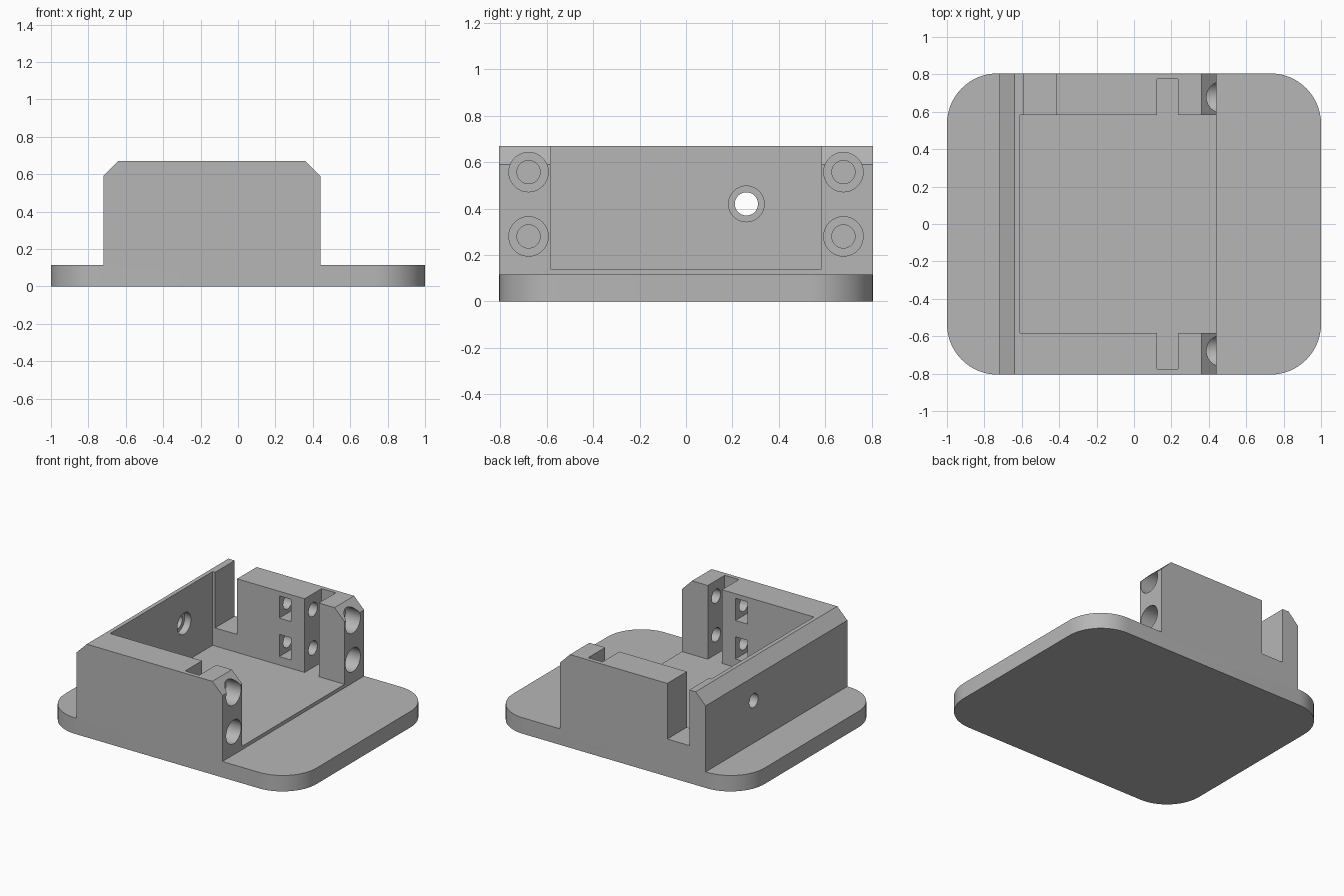
import bpy, bmesh, math

cube = bpy.data.objects.get("Cube")
if cube:
    bpy.data.objects.remove(cube, do_unlink=True)

HALF_Y = 0.805
grey = bpy.data.materials.new("plain_grey")
grey.use_nodes = True
colour = (0.47, 0.47, 0.47, 1)
grey.diffuse_color = colour
grey.node_tree.nodes["Principled BSDF"].inputs["Base Color"].default_value = colour

# Flanged housing: front outline extruded from front to back
outline = [(-1, 0), (1, 0), (1, 0.115), (0.44, 0.115), (0.44, 0.59), (0.36, 0.67),
           (-0.64, 0.67), (-0.72, 0.59), (-0.72, 0.115), (-1, 0.115)]
bm = bmesh.new()
face = bm.faces.new([bm.verts.new((x, -HALF_Y, z)) for x, z in outline])
extruded = bmesh.ops.extrude_face_region(bm, geom=[face])["geom"]
for v in extruded:
    if isinstance(v, bmesh.types.BMVert):
        v.co.y = HALF_Y

# Round the four upright corners of the flange
corners = [e for e in bm.edges
           if all(abs(v.co.x) > 0.99 for v in e.verts)
           and abs(e.verts[0].co.z - e.verts[1].co.z) > 0.1]
bmesh.ops.bevel(bm, geom=corners, offset=0.27, segments=16, profile=0.5, affect='EDGES')
bmesh.ops.recalc_face_normals(bm, faces=bm.faces)
mesh = bpy.data.meshes.new("flanged_housing")
bm.to_mesh(mesh)
bm.free()
housing = bpy.data.objects.new("flanged_housing", mesh)
bpy.context.collection.objects.link(housing)
mesh.materials.append(grey)


def cut(cutter, name):
    """Subtract a helper solid from the housing, then discard it."""
    cutter.name = name
    cutter.hide_render = True
    bpy.ops.object.select_all(action='DESELECT')
    bpy.context.view_layer.objects.active = housing
    housing.select_set(True)
    mod = housing.modifiers.new(name, 'BOOLEAN')
    mod.operation = 'DIFFERENCE'
    mod.solver = 'EXACT'
    mod.object = cutter
    bpy.ops.object.modifier_apply(modifier=mod.name)
    bpy.data.objects.remove(cutter, do_unlink=True)


def cut_box(name, xs, ys, zs):
    bpy.ops.mesh.primitive_cube_add(size=1, location=[sum(r) / 2 for r in (xs, ys, zs)])
    box = bpy.context.object
    for v in box.data.vertices:
        for i, r in enumerate((xs, ys, zs)):
            v.co[i] *= abs(r[1] - r[0])
    cut(box, name)


def cut_hole(name, radius, x0, x1, y, z):
    bpy.ops.mesh.primitive_cylinder_add(vertices=40, radius=radius, depth=x1 - x0,
                                        location=((x0 + x1) / 2, y, z),
                                        rotation=(0, math.pi / 2, 0))
    cut(bpy.context.object, name)


# Open cavity and cable notch in the back wall
cut_box("cavity", (-0.61, 0.6), (-0.583, 0.583), (0.14, 0.9))
cut_box("cable_notch", (-0.59, -0.415), (0.5, 0.9), (0.27, 0.9))

# Panel slots, nut pockets and stepped screw holes on both sides
for side in (-1, 1):
    cut_box("panel_slot", (0.122, 0.235), (side * 0.5, side * 0.775), (0.14, 0.9))
    for z in (0.28, 0.557):
        cut_box("nut_pocket", (-0.08, 0.015), (side * 0.5, side * 0.76), (z - 0.08, z + 0.08))
        cut_hole("screw_hole", 0.05, -0.2, 0.6, side * 0.678, z)
        cut_hole("screw_counterbore", 0.085, 0.32, 0.6, side * 0.678, z)

# Stepped hole through the end wall
cut_hole("end_hole", 0.05, -0.8, -0.5, 0.26, 0.42)
cut_hole("end_counterbore", 0.077, -0.66, -0.5, 0.26, 0.42)

bpy.ops.object.select_all(action='DESELECT')
housing.select_set(True)
bpy.context.view_layer.objects.active = housing
bpy.ops.object.shade_smooth_by_angle(angle=math.radians(30))
